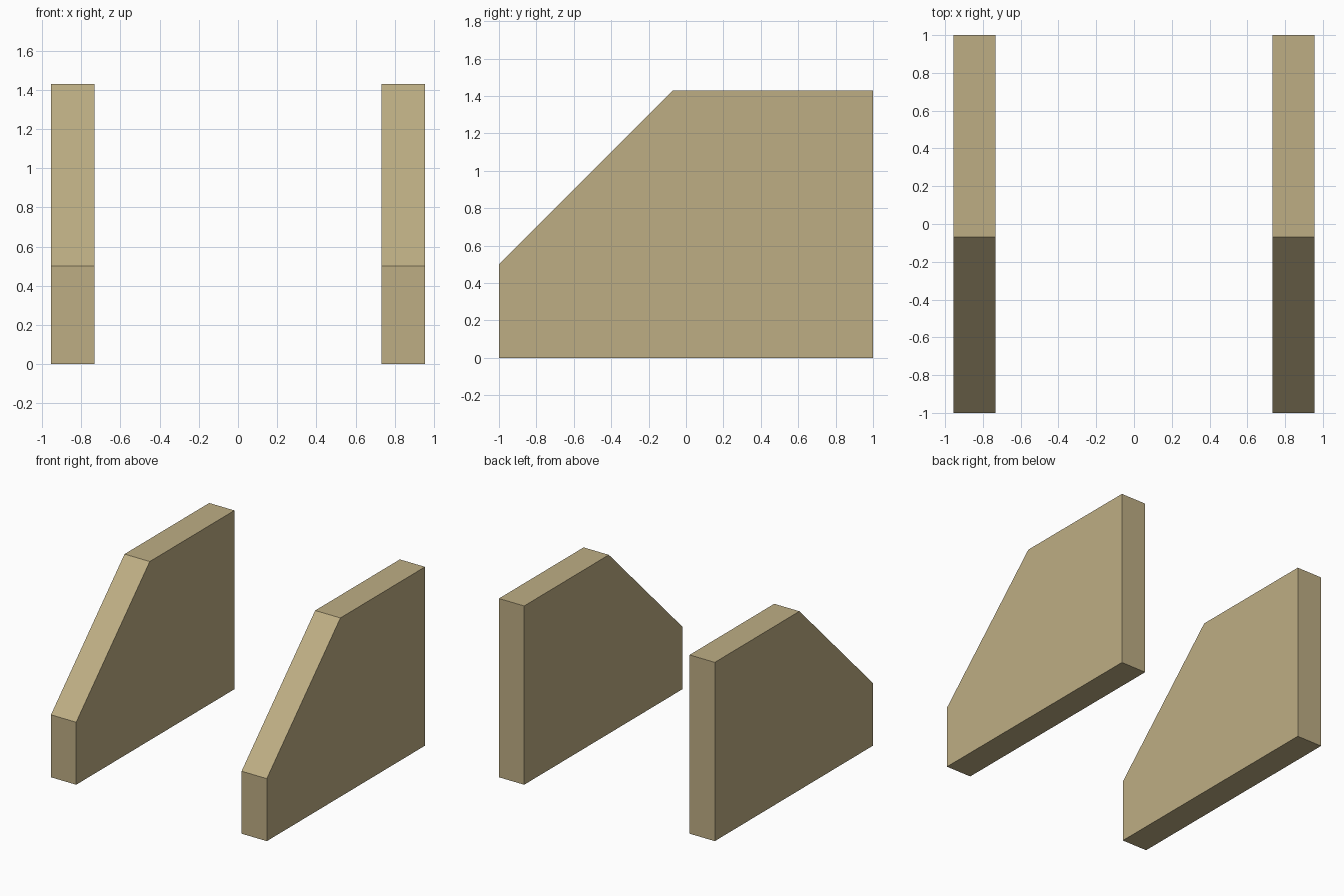
import bpy
import bmesh

if "Cube" in bpy.data.objects:
    bpy.data.objects.remove(bpy.data.objects["Cube"])

# Single tan colour
tan = bpy.data.materials.new("tan")
tan.diffuse_color = (0.515, 0.423, 0.231, 1)
tan.use_nodes = True
tan.node_tree.nodes["Principled BSDF"].inputs["Base Color"].default_value = tan.diffuse_color

# Side profile of a wall (y, z), with a 45 degree cut at the front
PROFILE = [(-1, 0), (1, 0), (1, 1.43), (-0.07, 1.43), (-1, 0.5)]
INNER, OUTER = 0.732, 0.955


def side_wall(name, x0, x1):
    bm = bmesh.new()
    face = bm.faces.new([bm.verts.new((x0, y, z)) for y, z in PROFILE])
    ext = bmesh.ops.extrude_face_region(bm, geom=[face], use_keep_orig=True)
    verts = [g for g in ext["geom"] if isinstance(g, bmesh.types.BMVert)]
    bmesh.ops.translate(bm, vec=(x1 - x0, 0, 0), verts=verts)
    bmesh.ops.recalc_face_normals(bm, faces=bm.faces)
    mesh = bpy.data.meshes.new(name)
    bm.to_mesh(mesh)
    bm.free()
    mesh.materials.append(tan)
    bpy.context.collection.objects.link(bpy.data.objects.new(name, mesh))


# Matching walls on both sides
side_wall("left_wall", -OUTER, -INNER)
side_wall("right_wall", INNER, OUTER)
